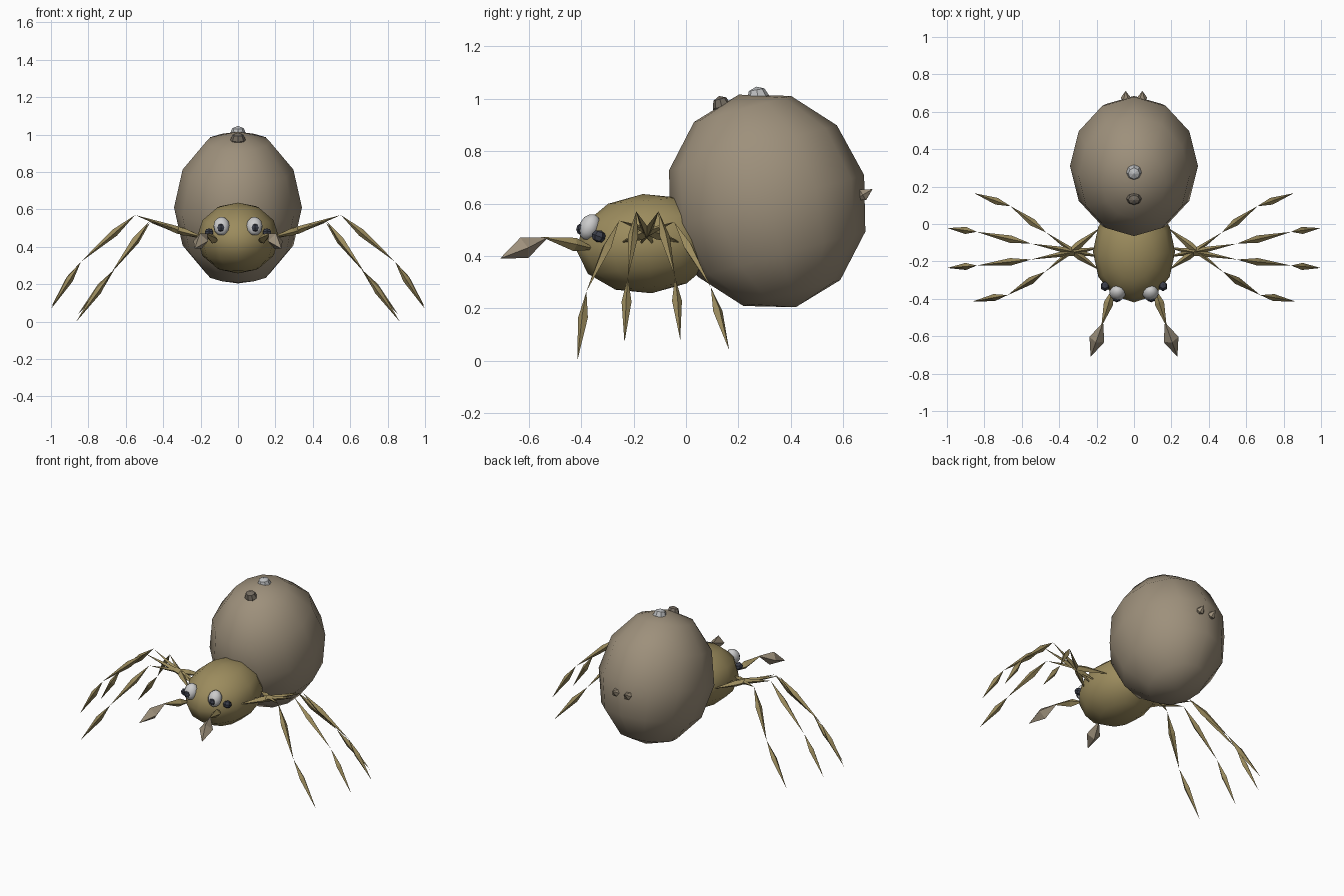
import bpy, bmesh, math
from mathutils import Vector

if "Cube" in bpy.data.objects:
    bpy.data.objects.remove(bpy.data.objects["Cube"])


def material(name, rgb):
    m = bpy.data.materials.new(name)
    m.diffuse_color = (*rgb, 1)
    m.use_nodes = True
    m.node_tree.nodes["Principled BSDF"].inputs["Base Color"].default_value = m.diffuse_color
    return m


TAN = material("tan", (0.33, 0.26, 0.11))
TAUPE = material("taupe", (0.34, 0.28, 0.20))
BROWN = material("dull_brown", (0.17, 0.145, 0.115))
PALE = material("pale_grey", (0.50, 0.51, 0.52))
WHITE = material("eye_white", (0.75, 0.75, 0.75))
DARK = material("dark", (0.045, 0.05, 0.07))


def ball(name, loc, radii, mat, segs=12, rings=6, tilt=0, smooth=False):
    """Low-poly ellipsoid, tilted in degrees about x."""
    bpy.ops.mesh.primitive_uv_sphere_add(segments=segs, ring_count=rings, location=loc,
                                         rotation=(math.radians(tilt), 0, 0))
    ob = bpy.context.object
    ob.name = name
    ob.scale = radii
    ob.data.materials.append(mat)
    if smooth:
        bpy.ops.object.shade_smooth()
    return ob


def limb(name, points, radii, mat, widest=0.38, sides=4):
    """Chain of pointed spindle segments along a path."""
    bm = bmesh.new()
    for a, b, r in zip(points, points[1:], radii):
        a, b = Vector(a), Vector(b)
        d = (b - a).normalized()
        u = d.cross(Vector((0, 0, 1))).normalized()
        v = d.cross(u)
        c = a.lerp(b, widest)
        start, end = bm.verts.new(a), bm.verts.new(b)
        ring = []
        for i in range(sides):
            t = 2 * math.pi * i / sides
            ring.append(bm.verts.new(c + r * (math.cos(t) * u + math.sin(t) * v)))
        for i in range(sides):
            p, q = ring[i], ring[(i + 1) % sides]
            bm.faces.new((start, q, p))
            bm.faces.new((end, p, q))
    bmesh.ops.recalc_face_normals(bm, faces=bm.faces)
    me = bpy.data.meshes.new(name)
    bm.to_mesh(me)
    bm.free()
    me.materials.append(mat)
    ob = bpy.data.objects.new(name, me)
    bpy.context.collection.objects.link(ob)
    return ob


# Body
ball("abdomen", (0, 0.31, 0.61), (0.342, 0.383, 0.42), TAUPE, tilt=15, smooth=True)
ball("head", (0, -0.148, 0.447), (0.22, 0.272, 0.19), TAN, tilt=5, smooth=True)

# Bumps on top of the abdomen
ball("pale_bump", (0, 0.275, 1.005), (0.043, 0.043, 0.042), PALE, 8, 4, tilt=10)
ball("brown_bump", (0, 0.137, 0.97), (0.042, 0.036, 0.042), BROWN, 8, 4, tilt=15)

# Legs, front to back: base, knee, ankle, tip
LEGS = {
    "front_leg": [(0.18, -0.02, 0.45), (0.475, -0.255, 0.535), (0.675, -0.38, 0.265), (0.865, -0.415, 0.0)],
    "second_leg": [(0.18, -0.125, 0.44), (0.55, -0.19, 0.57), (0.84, -0.222, 0.32), (0.998, -0.235, 0.07)],
    "third_leg": [(0.18, -0.175, 0.44), (0.55, -0.105, 0.57), (0.84, -0.042, 0.32), (0.998, -0.022, 0.08)],
    "back_leg": [(0.18, -0.25, 0.45), (0.47, -0.045, 0.53), (0.66, 0.095, 0.28), (0.855, 0.165, 0.04)],
}

for side, s in (("left", -1), ("right", 1)):
    for name, pts in LEGS.items():
        limb(f"{side}_{name}", [(s * x, y, z) for x, y, z in pts], (0.02, 0.02, 0.019), TAN)
    # Feelers beside the mouth
    limb(f"{side}_feeler_arm", [(s * 0.11, -0.34, 0.425), (s * 0.175, -0.55, 0.472)], [0.026], TAN, 0.4)
    limb(f"{side}_feeler_tip", [(s * 0.165, -0.525, 0.472), (s * 0.232, -0.71, 0.39)], [0.042], TAUPE, 0.5)
    # Eyes
    ball(f"{side}_main_eye", (s * 0.088, -0.368, 0.51), (0.044, 0.040, 0.052), WHITE, 10, 6, tilt=-25, smooth=True)
    ball(f"{side}_pupil", (s * 0.092, -0.402, 0.502), (0.022, 0.017, 0.022), DARK, 6, 4)
    ball(f"{side}_side_eye", (s * 0.155, -0.333, 0.475), (0.026, 0.028, 0.024), DARK, 6, 4, tilt=-20)
    # Spinnerets
    limb(f"{side}_spinneret", [(s * 0.043, 0.645, 0.615), (s * 0.045, 0.712, 0.655)], [0.027], TAUPE, 0.45, 6)
